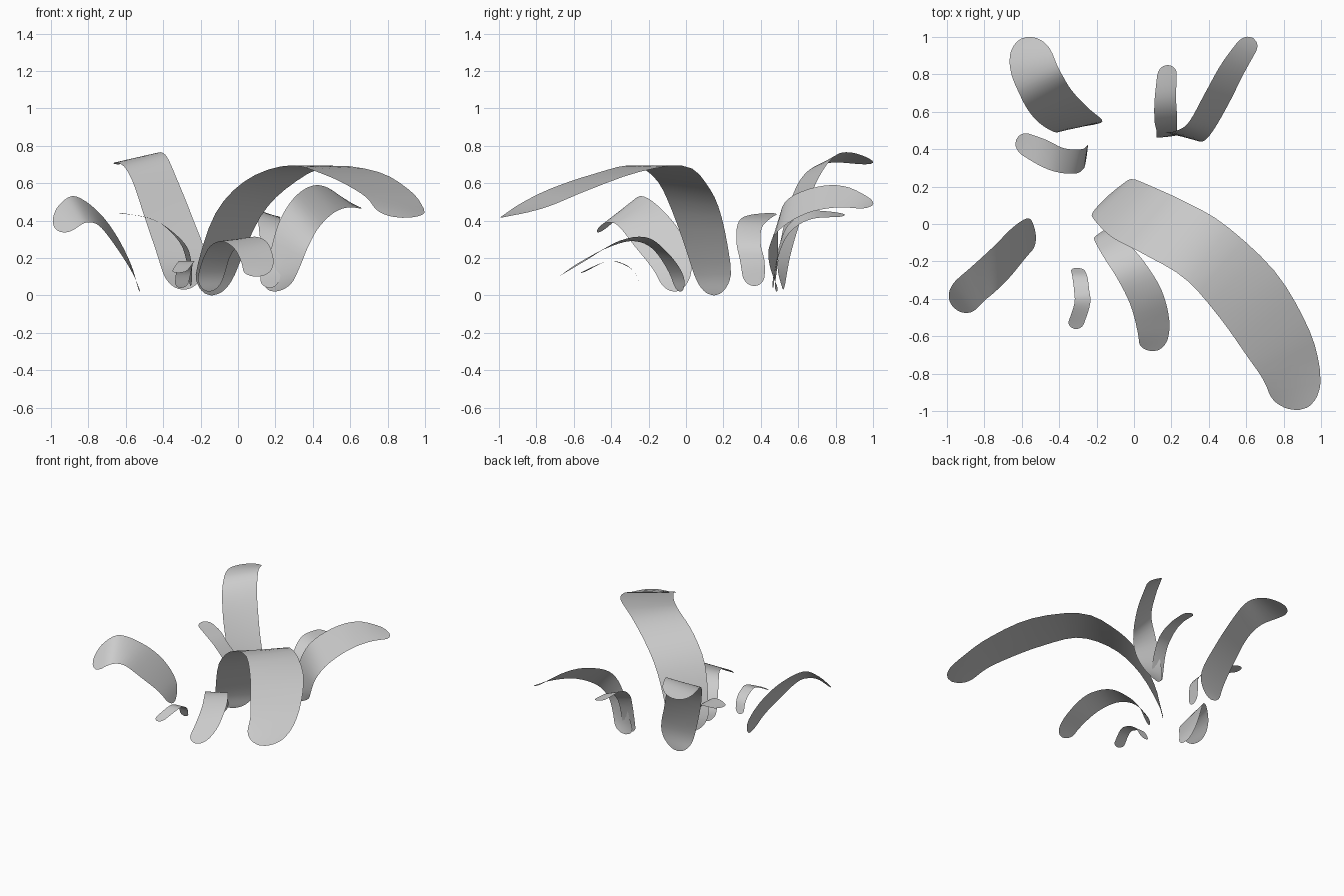
import bpy, bmesh
from mathutils import Vector


def spline(pts, t):
    """Catmull-Rom point at t in 0..1."""
    n = len(pts) - 1
    i = min(int(t * n), n - 1)
    u = t * n - i
    b, c = pts[i], pts[i + 1]
    a = pts[i - 1] if i > 0 else b * 2 - c
    d = pts[i + 2] if i + 2 <= n else c * 2 - b
    return 0.5 * (2 * b + (c - a) * u + (2 * a - 5 * b + 4 * c - d) * u ** 2
                  + (3 * b - a - 3 * c + d) * u ** 3)


def blade(name, left, right, samples=160):
    """Thin curved leaf between two edge paths, with rounded ends."""
    left = [Vector(p) for p in left]
    right = [Vector(p) for p in right]
    rows = []
    for k in range(samples + 1):
        l, r = spline(left, k / samples), spline(right, k / samples)
        rows.append(((l + r) / 2, (r - l) / 2))
    dist = [0.0]
    for (a, _), (b, _) in zip(rows, rows[1:]):
        dist.append(dist[-1] + (b - a).length)
    total = dist[-1]
    bm = bmesh.new()
    prev = None
    picks = [0, 1, 2, 4, 6, 9, 12] + list(range(16, samples - 12, 6))
    picks += [samples - k for k in (12, 9, 6, 4, 2, 1, 0)]
    for k in picks:
        c, w = rows[k]
        f = min(1, min(dist[k], total - dist[k]) / w.length)
        f = max(0.05, (1 - (1 - f) ** 2) ** 0.5)
        row = [bm.verts.new(c + w * f * s) for s in (-1, 0, 1)]
        if prev:
            for j in (0, 1):
                bm.faces.new((prev[j], prev[j + 1], row[j + 1], row[j]))
        prev = row
    me = bpy.data.meshes.new(name)
    bm.to_mesh(me)
    bm.free()
    me.shade_smooth()
    ob = bpy.data.objects.new(name, me)
    bpy.context.collection.objects.link(ob)


# Large arching leaf
blade("large_leaf",
      [(-.24, .06, 0), (-.22, .03, .15), (-.12, -.07, .44), (.05, -.16, .62), (.27, -.29, .695),
       (.45, -.49, .65), (.60, -.70, .58), (.70, -.85, .51), (.75, -1, .42)],
      [(-.04, .24, 0), (0, .24, .15), (.12, .19, .42), (.27, .12, .58), (.48, 0, .69),
       (.75, -.25, .66), (.92, -.53, .56), (.99, -.75, .47), (1.0, -.99, .41)])
# Front leaf under the large one
blade("front_leaf",
      [(-.21, -.06, .02), (-.21, -.09, .12), (-.16, -.18, .25), (-.09, -.29, .29),
       (-.02, -.43, .25), (.02, -.58, .17), (.03, -.68, .10)],
      [(-.10, 0, .02), (-.07, -.02, .12), (-.03, -.10, .23), (.06, -.21, .31),
       (.15, -.36, .29), (.19, -.53, .19), (.17, -.68, .10)])
# Smallest leaf
blade("small_leaf",
      [(-.34, -.235, .04), (-.33, -.28, .13), (-.32, -.36, .175), (-.32, -.43, .18), (-.36, -.55, .12)],
      [(-.27, -.235, .04), (-.25, -.28, .13), (-.24, -.35, .175), (-.235, -.43, .18), (-.28, -.57, .12)])
# Left leaf
blade("left_leaf",
      [(-.53, 0, .02), (-.57, .03, .16), (-.65, -.02, .32), (-.75, -.12, .45),
       (-.87, -.23, .53), (-.95, -.30, .49), (-1.02, -.38, .39)],
      [(-.52, -.12, .02), (-.57, -.17, .13), (-.66, -.28, .27), (-.74, -.36, .37),
       (-.80, -.41, .39), (-.85, -.46, .37), (-.92, -.50, .31)])
# Left inner leaf
blade("left_inner_leaf",
      [(-.26, .31, .05), (-.275, .29, .18), (-.31, .27, .28), (-.40, .275, .375),
       (-.50, .31, .42), (-.65, .40, .44)],
      [(-.245, .42, .05), (-.25, .42, .18), (-.28, .40, .27), (-.375, .405, .36),
       (-.47, .45, .41), (-.61, .50, .44)])
# Tall back left leaf
blade("back_left_leaf",
      [(-.38, .51, .03), (-.42, .49, .18), (-.50, .535, .42), (-.56, .60, .60),
       (-.61, .69, .69), (-.66, .82, .71), (-.67, .99, .69)],
      [(-.20, .53, .03), (-.17, .555, .20), (-.245, .62, .42), (-.33, .71, .63),
       (-.38, .79, .74), (-.42, .87, .765), (-.47, 1.01, .73)])
# Back right leaf
blade("back_right_leaf",
      [(.12, .47, .02), (.16, .49, .18), (.215, .495, .38), (.29, .54, .51),
       (.38, .70, .58), (.47, .86, .58), (.59, 1.02, .50)],
      [(.27, .50, .02), (.33, .45, .15), (.375, .445, .26), (.43, .51, .36),
       (.51, .65, .44), (.59, .81, .47), (.68, .97, .46)])
# Narrow back leaf
blade("back_narrow_leaf",
      [(.12, .46, .04), (.12, .47, .12), (.12, .50, .27), (.11, .55, .38),
       (.11, .66, .45), (.13, .85, .44)],
      [(.22, .47, .04), (.23, .48, .15), (.23, .52, .28), (.23, .58, .36),
       (.225, .68, .41), (.23, .85, .42)])
